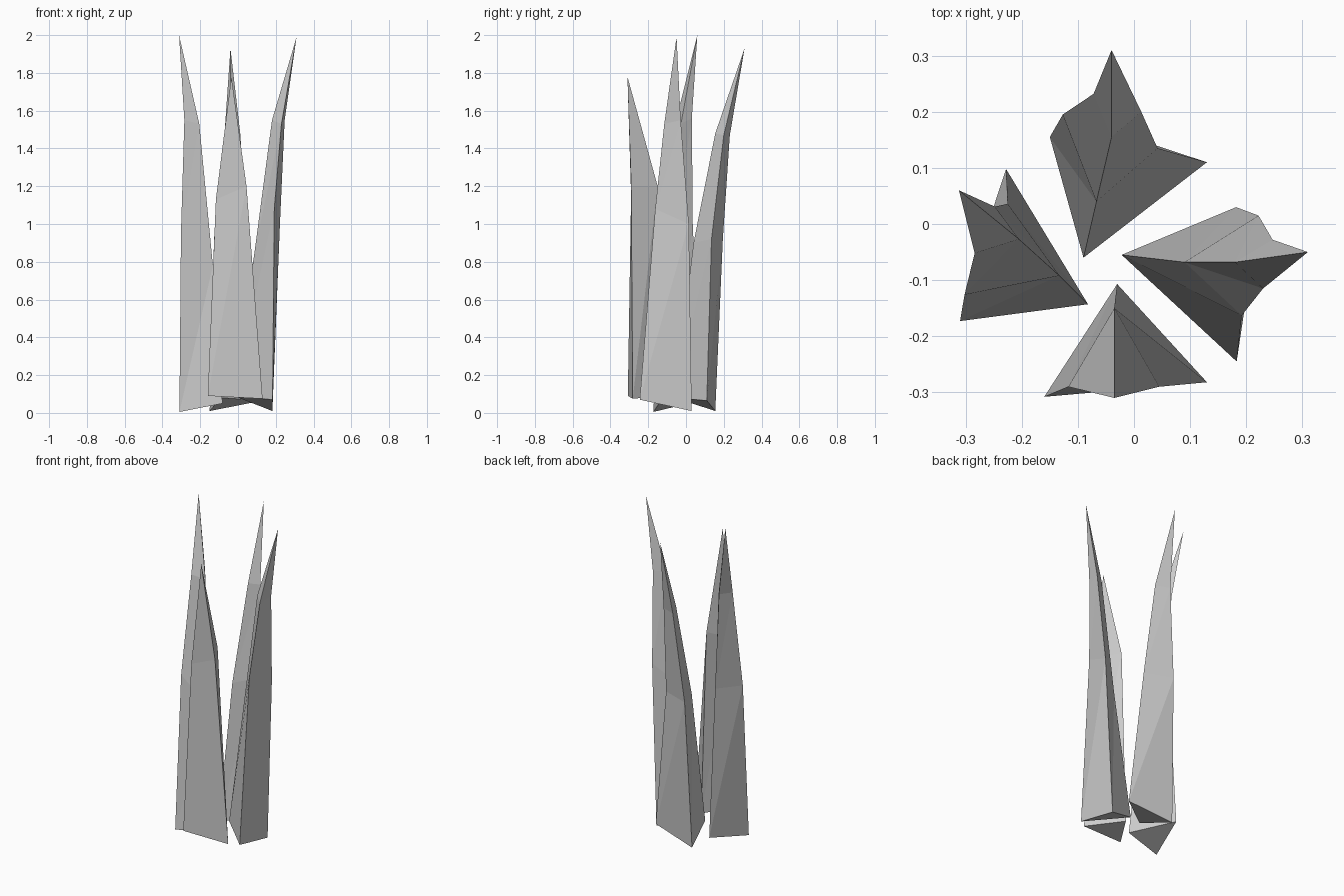
import bpy, bmesh


def shard(name, rings, tip):
    """Three-sided blade: stacked triangular rings closed by a base and a point."""
    bm = bmesh.new()
    loops = [[bm.verts.new(p) for p in ring] for ring in rings]
    bm.faces.new(loops[0])
    for low, high in zip(loops, loops[1:]):
        for i in range(3):
            j = (i + 1) % 3
            # fold the slightly twisted sides into flat triangles
            bm.faces.new((low[i], low[j], high[j]))
            bm.faces.new((low[i], high[j], high[i]))
    point = bm.verts.new(tip)
    for i in range(3):
        bm.faces.new((loops[-1][i], loops[-1][(i + 1) % 3], point))
    bmesh.ops.recalc_face_normals(bm, faces=bm.faces)
    mesh = bpy.data.meshes.new(name)
    bm.to_mesh(mesh)
    bm.free()
    obj = bpy.data.objects.new(name, mesh)
    bpy.context.collection.objects.link(obj)
    return obj


# Each ring runs: inner corner, then the two outer corners

# Back blade
shard("back_shard", [
    [(-.09, -.06, .08), (.13, .11, .065), (-.15, .155, .01)],
    [(-.067, .04, .90), (.042, .135, .92), (-.127, .195, .92)],
    [(-.04, .155, 1.48), (.013, .20, 1.47), (-.072, .232, 1.47)],
], (-.04, .31, 1.93))

# Right blade
shard("right_shard", [
    [(-.022, -.055, .09), (.183, -.245, .07), (.182, .03, .01)],
    [(.09, -.068, .87), (.192, -.163, 1.08), (.222, .015, 1.0)],
    [(.18, -.068, 1.55), (.23, -.115, 1.53), (.247, -.028, 1.55)],
], (.31, -.05, 1.99))

# Left blade
shard("left_shard", [
    [(-.082, -.143, .05), (-.228, .098, .07), (-.31, -.173, .005)],
    [(-.133, -.092, .78), (-.225, .036, .97), (-.302, -.126, .95)],
    [(-.205, -.027, 1.53), (-.248, .031, 1.56), (-.284, -.052, 1.55)],
], (-.312, .06, 2.0))

# Front blade, shorter with a single middle ring
shard("front_shard", [
    [(-.03, -.107, .09), (-.16, -.308, .09), (.13, -.282, .075)],
    [(-.035, -.15, 1.2), (-.117, -.29, 1.13), (.045, -.29, 1.2)],
], (-.035, -.31, 1.78))
